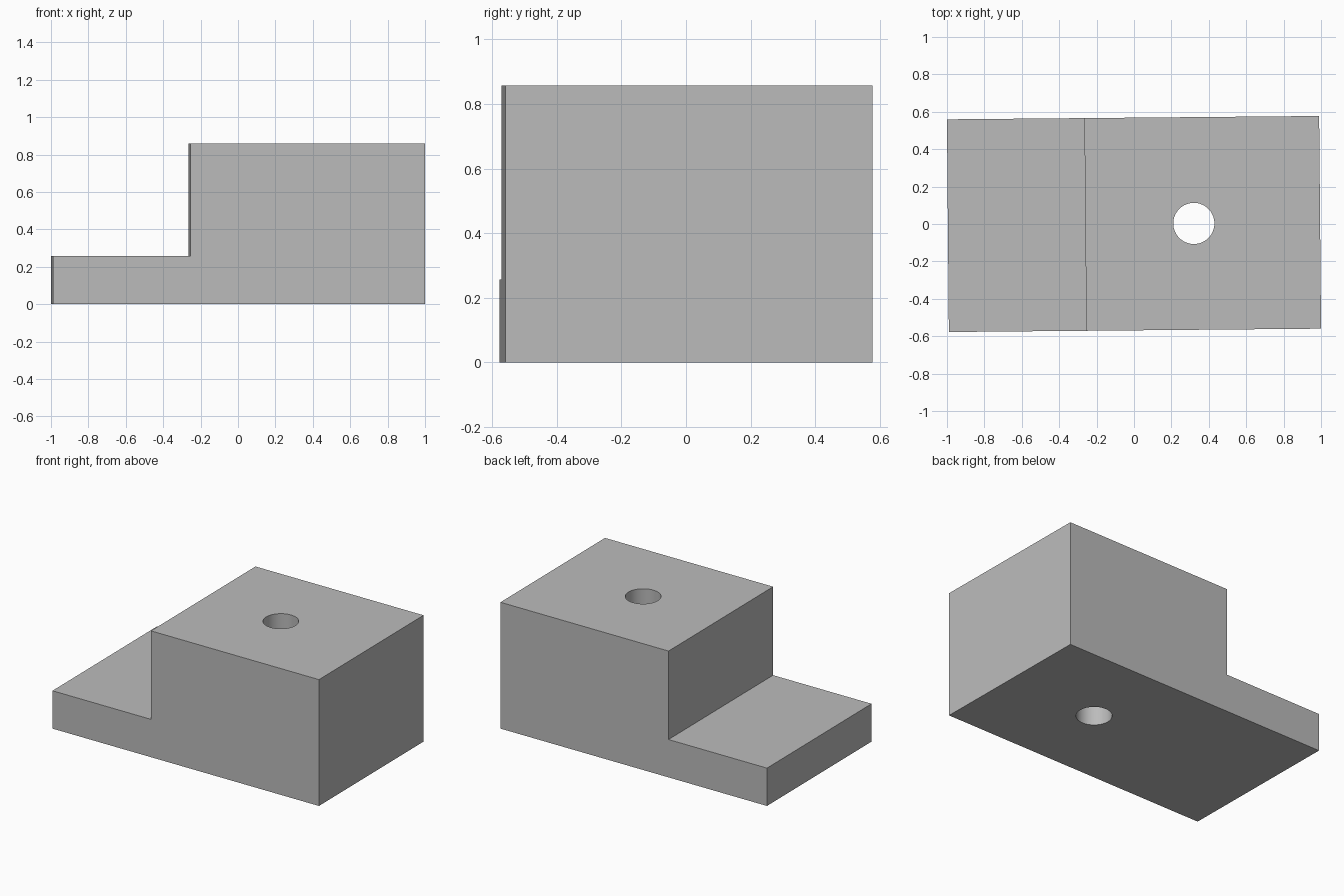
import bpy
import bmesh
from mathutils import Matrix

# Remove the default cube
cube = bpy.data.objects.get("Cube")
if cube:
    bpy.data.objects.remove(cube, do_unlink=True)

LENGTH, WIDTH, HEIGHT = 1.99, 1.137, 0.858
STEP_X, STEP_Z = -0.26, 0.257
TURN = -0.0 + 0.009  # slight twist of the whole block about z

# Plain grey material
grey = bpy.data.materials.new("plain grey")
grey.use_nodes = True
colour = (0.5, 0.5, 0.5, 1.0)
grey.diffuse_color = colour
grey.node_tree.nodes["Principled BSDF"].inputs["Base Color"].default_value = colour


def add_object(name, bm):
    bmesh.ops.recalc_face_normals(bm, faces=bm.faces)
    mesh = bpy.data.meshes.new(name)
    bm.to_mesh(mesh)
    bm.free()
    mesh.materials.append(grey)
    obj = bpy.data.objects.new(name, mesh)
    bpy.context.collection.objects.link(obj)
    return obj


# Stepped block: L-shaped side profile extruded across the width
half = LENGTH / 2
profile = [(-half, 0), (half, 0), (half, HEIGHT),
           (STEP_X, HEIGHT), (STEP_X, STEP_Z), (-half, STEP_Z)]
bm = bmesh.new()
face = bm.faces.new([bm.verts.new((x, -WIDTH / 2, z)) for x, z in profile])
extruded = bmesh.ops.extrude_face_region(bm, geom=[face])
verts = [v for v in extruded["geom"] if isinstance(v, bmesh.types.BMVert)]
bmesh.ops.translate(bm, verts=verts, vec=(0, WIDTH, 0))
bmesh.ops.rotate(bm, verts=bm.verts, matrix=Matrix.Rotation(TURN, 3, "Z"))
block = add_object("stepped_block", bm)

# Vertical through hole in the tall part
bm = bmesh.new()
bmesh.ops.create_cone(bm, cap_ends=True, segments=64, radius1=0.11, radius2=0.11,
                      depth=HEIGHT * 2,
                      matrix=Matrix.Translation((0.32, 0.003, HEIGHT / 2)))
cutter = add_object("hole_cutter", bm)
cutter.hide_render = True

cut = block.modifiers.new("through hole", "BOOLEAN")
cut.operation = "DIFFERENCE"
cut.solver = "EXACT"
cut.object = cutter
bpy.context.view_layer.objects.active = block
block.select_set(True)
bpy.ops.object.modifier_apply(modifier=cut.name)
bpy.data.objects.remove(cutter, do_unlink=True)

# Smooth hole wall, sharp block edges
bpy.ops.object.shade_smooth_by_angle(angle=0.5)
